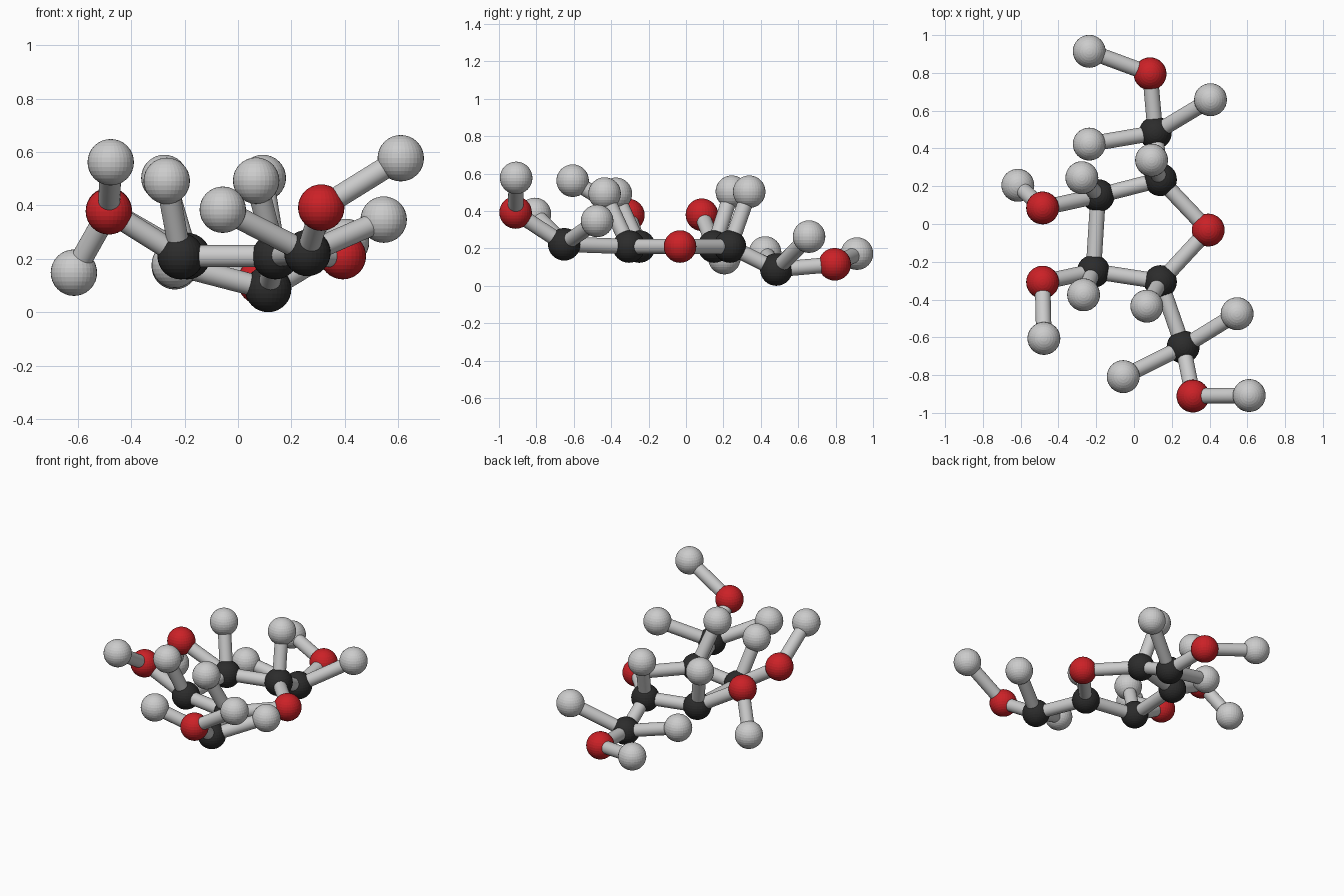
import bpy
from mathutils import Vector

if "Cube" in bpy.data.objects:
    bpy.data.objects.remove(bpy.data.objects["Cube"])

ATOM_R, BOND_R = 0.087, 0.041


def material(name, rgb):
    m = bpy.data.materials.new(name)
    m.diffuse_color = (*rgb, 1)
    m.use_nodes = True
    m.node_tree.nodes["Principled BSDF"].inputs["Base Color"].default_value = m.diffuse_color
    return m


BLACK = material("black", (0.025, 0.025, 0.025))
RED = material("red", (0.6, 0.015, 0.02))


def atom(name, pos, mat=None):
    bpy.ops.mesh.primitive_uv_sphere_add(segments=32, ring_count=16, radius=ATOM_R, location=pos)
    o = bpy.context.object
    o.name = name
    if mat:
        o.data.materials.append(mat)
    return Vector(pos)


def bond(name, a, b):
    d = b - a
    bpy.ops.mesh.primitive_cylinder_add(vertices=32, radius=BOND_R, depth=d.length, location=(a + b) / 2)
    o = bpy.context.object
    o.name = name
    o.rotation_euler = d.to_track_quat('Z', 'Y').to_euler()
    bpy.ops.object.shade_smooth_by_angle()


# Five-membered ring: four carbons closed by one oxygen
c1 = atom("ring_carbon_1", (0.14, 0.235, 0.21), BLACK)
c2 = atom("ring_carbon_2", (-0.19, 0.15, 0.21), BLACK)
c3 = atom("ring_carbon_3", (-0.215, -0.25, 0.21), BLACK)
c4 = atom("ring_carbon_4", (0.14, -0.305, 0.21), BLACK)
o1 = atom("ring_oxygen", (0.393, -0.032, 0.21), RED)
ring = [c1, c2, c3, c4, o1]
for i, a in enumerate(ring):
    bond(f"ring_bond_{i + 1}", a, ring[(i + 1) % 5])

# Side carbons, one on each end of the ring
c5 = atom("back_side_carbon", (0.113, 0.483, 0.087), BLACK)
c6 = atom("front_side_carbon", (0.26, -0.651, 0.222), BLACK)
bond("back_side_bond", c1, c5)
bond("front_side_bond", c4, c6)

# Hydroxyl groups: parent carbon, oxygen, hydrogen
hydroxyls = {
    "back": (c5, (0.085, 0.795, 0.115), (-0.237, 0.914, 0.172)),
    "front": (c6, (0.312, -0.911, 0.392), (0.61, -0.908, 0.577)),
    "left_back": (c2, (-0.484, 0.085, 0.38), (-0.615, 0.205, 0.148)),
    "left_front": (c3, (-0.484, -0.308, 0.378), (-0.477, -0.606, 0.562)),
}
for name, (parent, o, h) in hydroxyls.items():
    o = atom(f"{name}_oxygen", o, RED)
    h = atom(f"{name}_hydroxyl_hydrogen", h)
    bond(f"{name}_oxygen_bond", parent, o)
    bond(f"{name}_hydroxyl_bond", o, h)

# Hydrogens attached directly to carbons
hydrogens = [
    (c1, (0.093, 0.338, 0.503)), (c2, (-0.276, 0.245, 0.503)),
    (c3, (-0.267, -0.375, 0.492)), (c4, (0.068, -0.435, 0.493)),
    (c5, (0.405, 0.658, 0.263)), (c5, (-0.237, 0.423, 0.178)),
    (c6, (0.546, -0.475, 0.347)), (c6, (-0.057, -0.808, 0.384)),
]
for i, (parent, pos) in enumerate(hydrogens, 1):
    bond(f"hydrogen_bond_{i}", parent, atom(f"hydrogen_{i}", pos))
